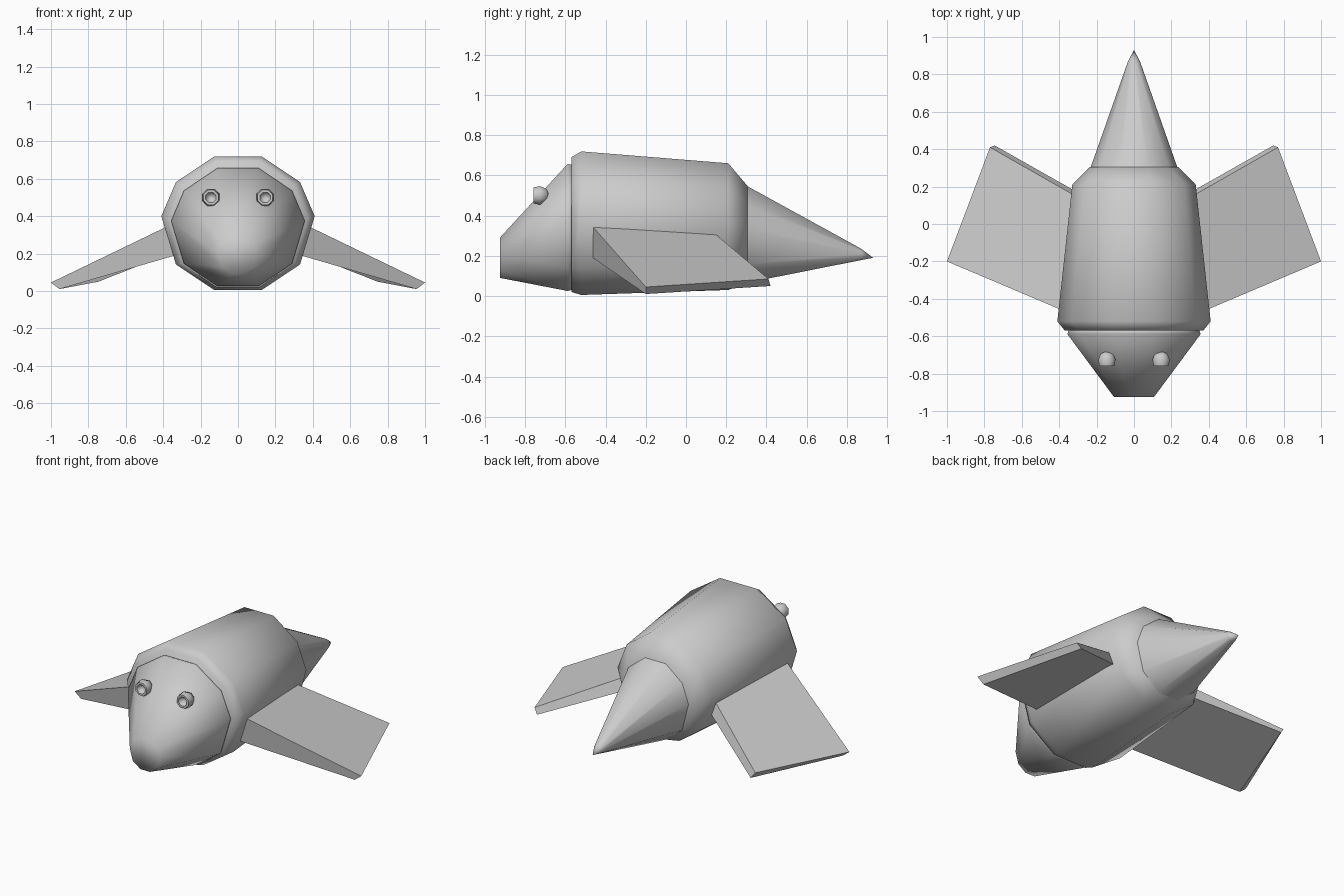
import bpy, bmesh
from math import cos, sin, tau, radians

if "Cube" in bpy.data.objects:
    bpy.data.objects.remove(bpy.data.objects["Cube"])


def finish(name, bm, angle):
    bmesh.ops.recalc_face_normals(bm, faces=bm.faces)
    mesh = bpy.data.meshes.new(name)
    bm.to_mesh(mesh)
    bm.free()
    obj = bpy.data.objects.new(name, mesh)
    bpy.context.collection.objects.link(obj)
    bpy.ops.object.select_all(action='DESELECT')
    obj.select_set(True)
    bpy.context.view_layer.objects.active = obj
    bpy.ops.object.shade_smooth_by_angle(angle=radians(angle))
    return obj


def loft(name, rings, sides=10, cx=0, lift=0.1, angle=60, turn=0):
    """Skin rings (y, centre z, half width, half height) along y; zero width is a point."""
    bm = bmesh.new()
    loops = []
    for y, cz, rx, rz in rings:
        if rx == 0:
            loops.append([bm.verts.new((cx, y, cz))] * sides)
            continue
        loop = []
        for i in range(sides):
            a = tau * (i + turn) / sides
            # the widest corners sit a little above the centre line
            up = lift * rz if abs(sin(a)) < 0.01 else 0
            loop.append(bm.verts.new((cx + rx * cos(a), y, cz + rz * sin(a) + up)))
        loops.append(loop)
    for a, b in zip(loops, loops[1:]):
        for i in range(sides):
            j = (i + 1) % sides
            bm.faces.new(list(dict.fromkeys((a[i], a[j], b[j], b[i]))))
    for end in (loops[0], loops[-1]):
        if len(set(end)) > 2:
            bm.faces.new(end)
    return finish(name, bm, angle)


# Barrel body with bevelled ends
loft("body", [(-0.57, 0.355, 0.37, 0.352), (-0.52, 0.362, 0.41, 0.375),
              (0.21, 0.345, 0.33, 0.331), (0.305, 0.308, 0.235, 0.252)])

# Head tapering to a blunt snout
loft("head", [(-0.56, 0.341, 0.345, 0.325), (-0.588, 0.341, 0.357, 0.332),
              (-0.925, 0.19, 0.107, 0.105)], angle=80)

# Pointed tail
loft("tail", [(0.3, 0.307, 0.233, 0.254), (0.87, 0.207, 0.032, 0.03),
              (0.93, 0.19, 0, 0)])

# Eyes: round beads with a hollow pupil
for side, label in ((-1, "left"), (1, "right")):
    cy, cz = -0.725, 0.5
    profile = [(0.045, 0), (0.032, 0.035), (0, 0.05), (-0.034, 0.043),
               (-0.034, 0.03), (-0.012, 0.022), (-0.004, 0)]
    loft(label + "_eye", [(cy + y, cz, r, r) for y, r in profile],
         sides=8, cx=side * 0.145, lift=0, turn=0.5)

# Drooping swept wings: section corners at root and tip, mirrored
root = [(0.25, -0.518, 0.407), (0.25, 0.114, 0.335), (0.25, 0.14, 0.246), (0.25, -0.5, 0.215)]
tip = [(1.0, -0.2, 0.045), (0.77, 0.41, 0.085), (0.745, 0.42, 0.05), (0.955, -0.2, 0.01)]
bm = bmesh.new()
a, b = [[bm.verts.new(p) for p in pts] for pts in (root, tip)]
for i in range(4):
    j = (i + 1) % 4
    bm.faces.new((a[i], a[j], b[j], b[i]))
bm.faces.new(a)
bm.faces.new(b)
wings = finish("wings", bm, 50)
mirror = wings.modifiers.new("Mirror", 'MIRROR')
mirror.use_axis[0] = True
